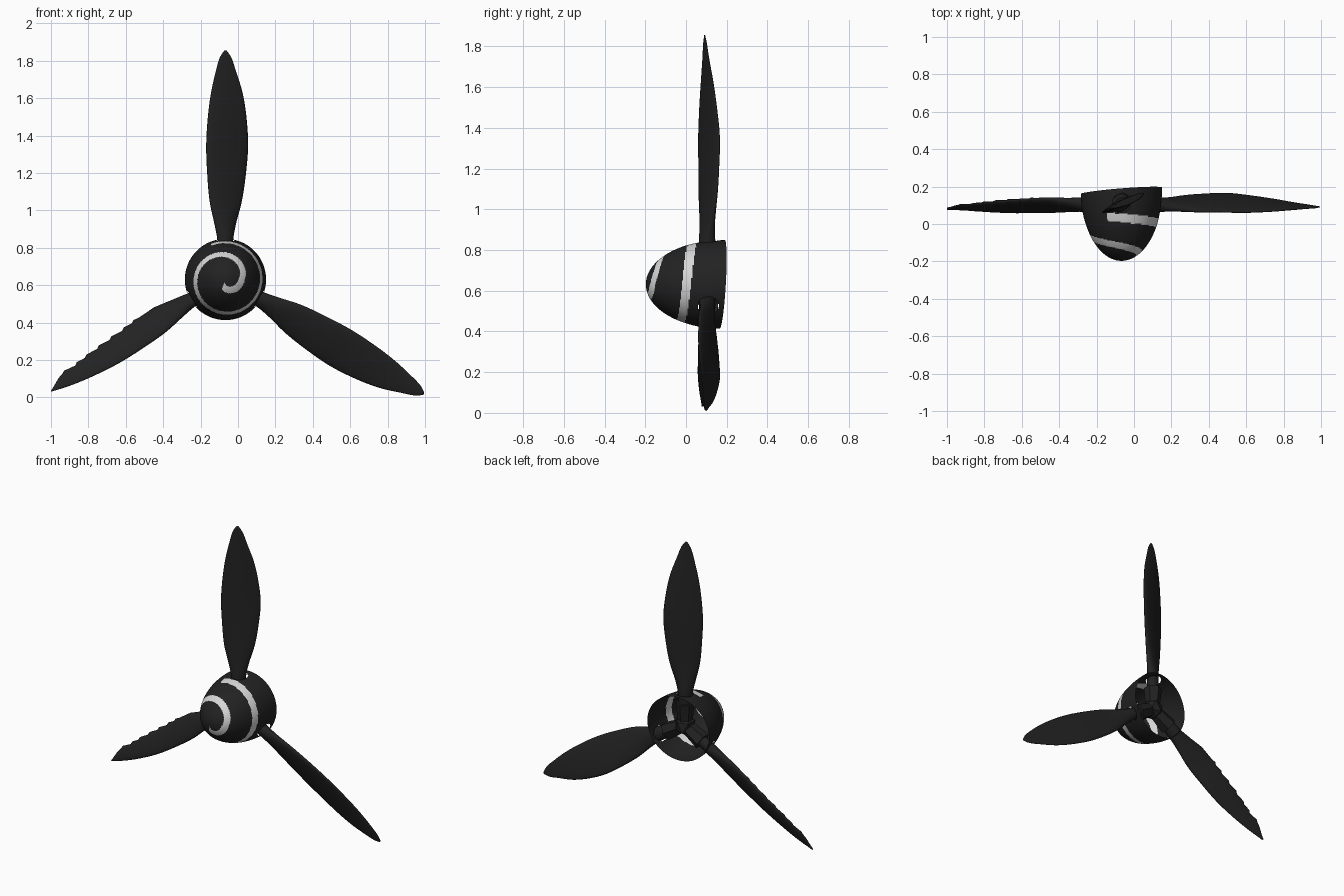
import bpy, bmesh, math
from mathutils import Matrix, Vector

if "Cube" in bpy.data.objects:
    bpy.data.objects.remove(bpy.data.objects["Cube"])

CX, CZ = -0.067, 0.631          # hub axis (runs along y)
R, BACK, LENGTH = 0.217, 0.178, 0.375


def material(name, v):
    m = bpy.data.materials.new(name)
    m.diffuse_color = (v, v, v, 1)
    m.use_nodes = True
    m.node_tree.nodes["Principled BSDF"].inputs["Base Color"].default_value = m.diffuse_color
    return m


black = material("soft_black", 0.016)
white = material("off_white", 0.68)


def finish(bm, name, mats, smooth=True):
    bmesh.ops.recalc_face_normals(bm, faces=bm.faces)
    for f in bm.faces:
        f.smooth = smooth
    me = bpy.data.meshes.new(name)
    bm.to_mesh(me)
    bm.free()
    ob = bpy.data.objects.new(name, me)
    for m in mats:
        me.materials.append(m)
    bpy.context.collection.objects.link(ob)
    return ob


def linear(table, x):
    if x <= table[0][0]:
        return table[0][1]
    for (a, va), (b, vb) in zip(table, table[1:]):
        if x <= b:
            return va + (vb - va) * (x - a) / (b - a)
    return table[-1][1]


def curve(table, x):
    """Catmull-Rom style interpolation of every column of the table."""
    i = max(k for k in range(len(table) - 1) if table[k][0] <= x or k == 0)
    p1, p2 = table[i], table[i + 1]
    p0, p3 = table[max(i - 1, 0)], table[min(i + 2, len(table) - 1)]
    h = p2[0] - p1[0]
    t = (x - p1[0]) / h
    out = []
    for c in range(1, len(p1)):
        m1 = (p2[c] - p0[c]) / (p2[0] - p0[0]) * h
        m2 = (p3[c] - p1[c]) / (p3[0] - p1[0]) * h
        out.append((2*t**3 - 3*t*t + 1) * p1[c] + (t**3 - 2*t*t + t) * m1
                   + (3*t*t - 2*t**3) * p2[c] + (t**3 - t*t) * m2)
    return out


def turn(k):
    """Rotation of blade k about the hub axis, then move to the hub."""
    return Matrix.Translation((CX, 0, CZ)) @ Matrix.Rotation(-k * math.tau / 3, 4, 'Y')


# Spinner: open elliptical shell with a painted spiral
SPIRAL = [(-110, -0.192), (0, -0.165), (90, -0.118), (180, -0.073),
          (270, -0.03), (360, 0.002), (475, 0.038)]


def in_spiral(x, y, z):
    u = math.acos(max(-1, min(1, (BACK - y) / LENGTH)))
    speed = math.hypot(R * math.cos(u), LENGTH * math.sin(u))
    a = math.degrees(math.atan2(z, x))
    for phi in (a, a + 360, a + 720):
        if -110 <= phi <= 473:
            uc = math.acos((BACK - linear(SPIRAL, phi)) / LENGTH)
            if abs(u - uc) * speed < 0.022:
                return True
    return False


RINGS, SEGS = 96, 192
bm = bmesh.new()
nose = bm.verts.new((0, BACK - LENGTH, 0))
prev = None
for i in range(1, RINGS + 1):
    u = math.pi / 2 * i / RINGS
    r, y = R * math.sin(u), BACK - LENGTH * math.cos(u)
    ring = [bm.verts.new((r * math.cos(math.tau * j / SEGS), y, r * math.sin(math.tau * j / SEGS)))
            for j in range(SEGS)]
    for j in range(SEGS):
        n = (j + 1) % SEGS
        if prev:
            bm.faces.new((prev[j], prev[n], ring[n], ring[j]))
        else:
            bm.faces.new((nose, ring[n], ring[j]))
    prev = ring
holes = []
for f in bm.faces:
    c = f.calc_center_median()
    f.material_index = int(in_spiral(*c))
    for k in range(3):            # openings around the blade roots
        a = math.pi / 2 + k * math.tau / 3
        along = c.x * math.cos(a) + c.z * math.sin(a)
        across = -c.x * math.sin(a) + c.z * math.cos(a)
        if along > 0 and math.hypot(across, c.y - 0.105) < 0.048:
            holes.append(f)
bmesh.ops.delete(bm, geom=holes, context='FACES')
for v in bm.verts:                # slightly slanted rear rim
    v.co.y += (0.08 * v.co.x + 0.058 * v.co.z) * max(0, v.co.y / BACK)
bm.transform(Matrix.Translation((CX, 0, CZ)))
finish(bm, "spinner", [black, white])

# Blades: station, left half width, right half width, half thickness, pitch slope, y
BLADE = [(0.06, .036, .036, .036, .1, .105), (0.215, .044, .042, .039, .2, .104),
         (0.30, .060, .057, .032, .36, .105), (0.42, .085, .088, .025, .44, .107),
         (0.57, .098, .110, .021, .45, .109), (0.72, .103, .121, .018, .45, .109),
         (0.87, .094, .112, .014, .40, .105), (1.00, .077, .091, .010, .34, .101),
         (1.12, .050, .054, .006, .28, .096), (1.19, .029, .030, .004, .25, .093),
         (1.224, .006, .006, .002, .2, .092)]
# Worn edge of the broken blade
BROKEN = [(0.2, .035), (0.405, .062), (0.566, .05), (0.763, .028),
          (0.93, .008), (1.012, .003), (1.106, -.05)]


def blade(k, name, broken=False):
    end = 1.106 if broken else 1.224
    bm = bmesh.new()
    rows, n, prev = 64, 24, None
    for i in range(rows + 1):
        s = 0.06 + (end - 0.06) * i / rows
        left, right, thick, slope, y0 = curve(BLADE, s)
        if broken and s > 0.2:
            jag = 0.012 * ((s * 13) % 1 - 0.5) if 0.5 < s < 1.05 else 0
            right = min(right, linear(BROKEN, s) + jag)
        mid, half = (right - left) / 2, (right + left) / 2
        ring = []
        for j in range(n):
            a = math.tau * j / n
            x = mid + half * math.cos(a)
            ring.append(bm.verts.new((x, y0 + slope * x + thick * math.sin(a), s)))
        if prev:
            for j in range(n):
                m = (j + 1) % n
                bm.faces.new((prev[j], prev[m], ring[m], ring[j]))
        else:
            bm.faces.new(ring)
        prev = ring
    bm.faces.new(prev)
    bm.transform(turn(k))
    finish(bm, name, [black])


blade(0, "blade_top")
blade(1, "blade_left_broken", True)
blade(2, "blade_right")

# Hub inside the spinner: faceted core with three blade sockets
bm = bmesh.new()
bmesh.ops.create_icosphere(bm, subdivisions=1, radius=0.07,
                           matrix=Matrix.Translation((CX, 0.105, CZ)))
for k in range(3):
    bmesh.ops.create_cone(bm, cap_ends=True, segments=6, radius1=0.045, radius2=0.058, depth=0.13,
                          matrix=turn(k) @ Matrix.Translation((0, 0.105, 0.085)))
finish(bm, "hub", [black], smooth=False)
